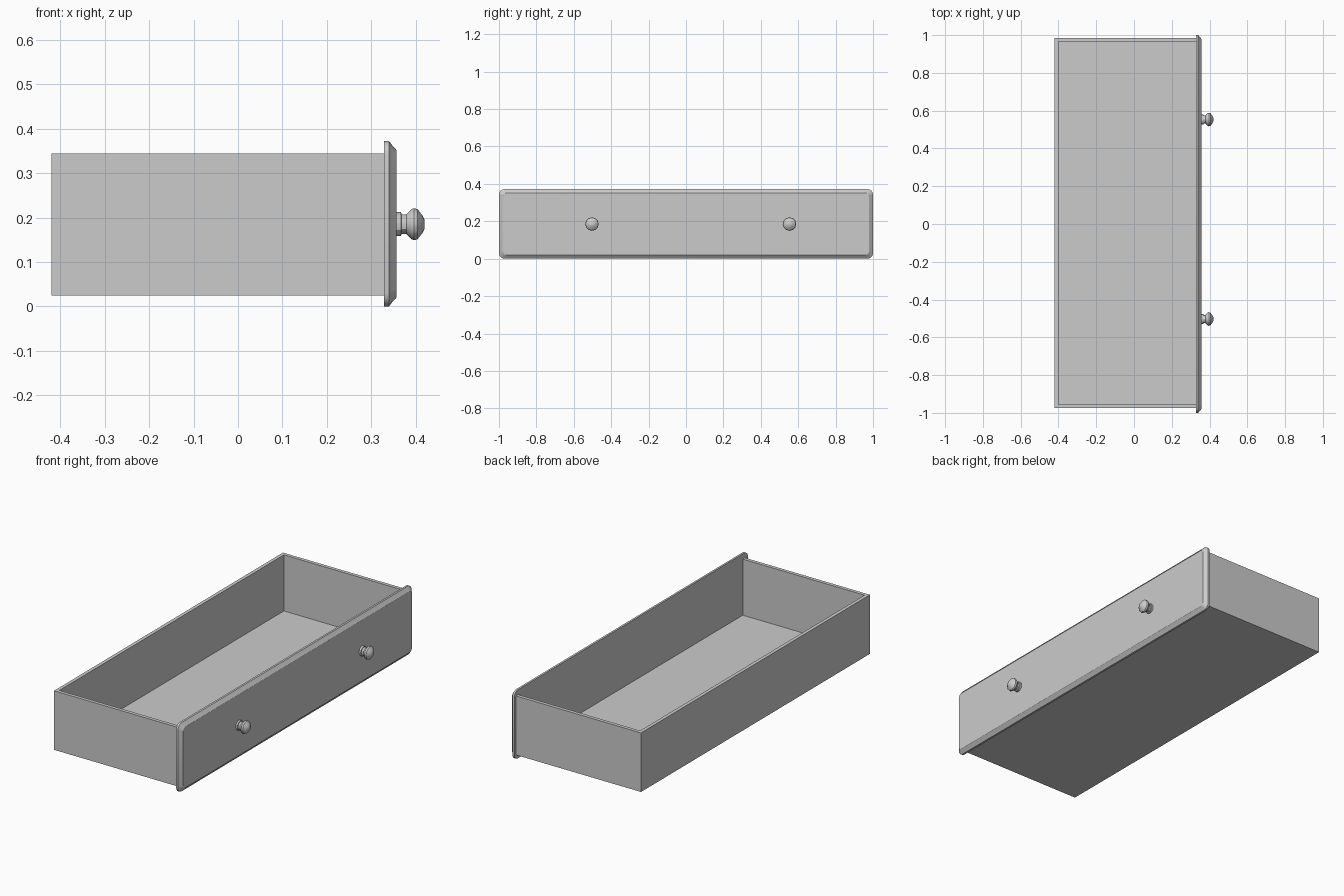
import bpy, bmesh, math
from mathutils import Vector, Matrix

cube = bpy.data.objects.get("Cube")
if cube:
    bpy.data.objects.remove(cube, do_unlink=True)

grey = bpy.data.materials.new("plain_grey")
grey.use_nodes = True
colour = (0.6, 0.6, 0.6, 1)
grey.diffuse_color = colour
grey.node_tree.nodes["Principled BSDF"].inputs["Base Color"].default_value = colour


def finish(name, bm, smooth=False):
    bmesh.ops.recalc_face_normals(bm, faces=bm.faces)
    mesh = bpy.data.meshes.new(name)
    bm.to_mesh(mesh)
    bm.free()
    mesh.materials.append(grey)
    obj = bpy.data.objects.new(name, mesh)
    bpy.context.collection.objects.link(obj)
    if smooth:
        bpy.ops.object.select_all(action="DESELECT")
        bpy.context.view_layer.objects.active = obj
        obj.select_set(True)
        bpy.ops.object.shade_smooth_by_angle(angle=math.radians(30))
    return obj


def box(name, low, high):
    low, high = Vector(low), Vector(high)
    bm = bmesh.new()
    bmesh.ops.create_cube(bm, size=1)
    bmesh.ops.scale(bm, vec=high - low, verts=bm.verts)
    bmesh.ops.translate(bm, vec=(low + high) / 2, verts=bm.verts)
    return finish(name, bm)


def loft(bm, rings):
    """Bridge matching rings of points and cap both ends."""
    loops = [[bm.verts.new(p) for p in ring] for ring in rings]
    n = len(loops[0])
    for a, b in zip(loops, loops[1:]):
        for i in range(n):
            j = (i + 1) % n
            bm.faces.new((a[i], a[j], b[j], b[i]))
    bm.faces.new(loops[0])
    bm.faces.new(loops[-1])


# Open tray
back, front = -0.42, 0.33
right, left = -0.975, 0.985
bottom, rim = 0.024, 0.344
wall, base = 0.019, 0.016
box("tray_floor", (back + wall, right + wall, bottom), (front, left - wall, bottom + base))
box("tray_back", (back, right, bottom), (back + wall, left, rim))
box("tray_right_side", (back + wall, right, bottom), (front, right + wall, rim))
box("tray_left_side", (back + wall, left - wall, bottom), (front, left, rim))

# Front panel with rounded corners and a bevelled rim
HEIGHT = 0.372


def rounded_ring(x, inset, radius, steps=4):
    half_y, half_z = 1 - inset, HEIGHT / 2 - inset
    points = []
    for corner, (sy, sz) in enumerate([(1, 1), (-1, 1), (-1, -1), (1, -1)]):
        for k in range(steps + 1):
            a = math.pi / 2 * (corner + k / steps)
            points.append((x, sy * (half_y - radius) + radius * math.cos(a),
                           HEIGHT / 2 + sz * (half_z - radius) + radius * math.sin(a)))
    return points


bm = bmesh.new()
loft(bm, [rounded_ring(0.329, 0, 0.03), rounded_ring(0.34, 0, 0.03),
          rounded_ring(0.349, 0.012, 0.024), rounded_ring(0.355, 0.018, 0.02),
          rounded_ring(0.357, 0.021, 0.018)])
finish("front_panel", bm, True)

# Turned knobs: (x, radius) profile
knob_profile = [(0.355, 0.027), (0.367, 0.027), (0.368, 0.022), (0.379, 0.022),
                (0.391, 0.034), (0.396, 0.036), (0.404, 0.034), (0.415, 0.02), (0.42, 0.01)]
SIDES = 12
for name, y in (("right_knob", -0.503), ("left_knob", 0.553)):
    bm = bmesh.new()
    turns = [2 * math.pi * i / SIDES for i in range(SIDES)]
    loft(bm, [[(x, y + r * math.cos(a), 0.185 + r * math.sin(a)) for a in turns]
              for x, r in knob_profile])
    finish(name, bm, True)
